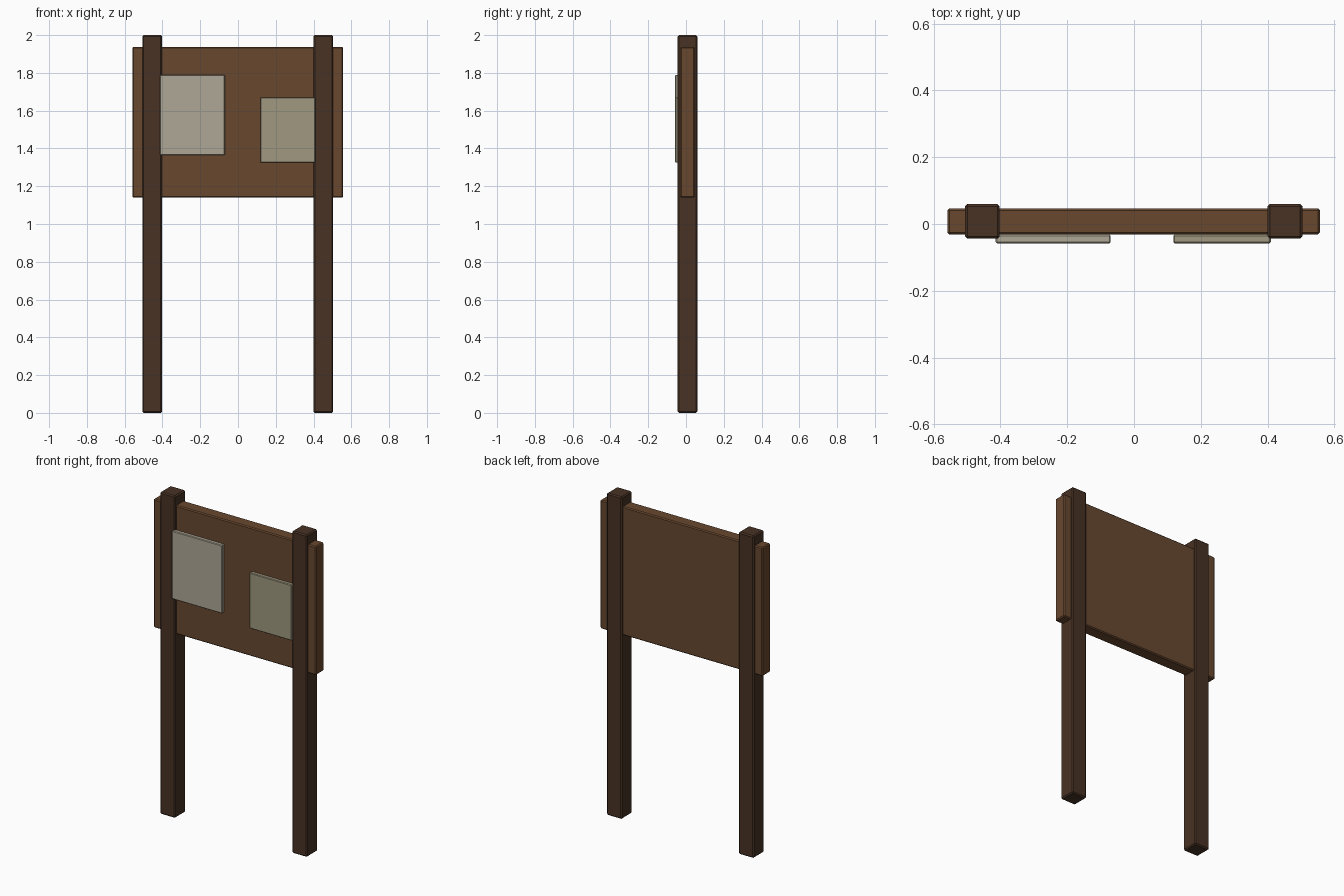
import bpy

if "Cube" in bpy.data.objects:
    bpy.data.objects.remove(bpy.data.objects["Cube"])


def material(name, rgb):
    m = bpy.data.materials.new(name)
    m.diffuse_color = (*rgb, 1)
    m.use_nodes = True
    m.node_tree.nodes["Principled BSDF"].inputs["Base Color"].default_value = m.diffuse_color
    return m


def box(name, x, y, z, mat, bevel):
    """Bevelled box from (min, max) ranges on each axis."""
    bpy.ops.mesh.primitive_cube_add(size=1, location=[sum(r) / 2 for r in (x, y, z)])
    ob = bpy.context.object
    ob.name = name
    ob.scale = [r[1] - r[0] for r in (x, y, z)]
    bpy.ops.object.transform_apply(location=False, rotation=False, scale=True)
    mod = ob.modifiers.new("soft_edges", 'BEVEL')
    mod.width = bevel
    mod.segments = 1
    ob.data.materials.append(mat)
    return ob


dark_wood = material("dark_wood", (0.065, 0.032, 0.018))
board_wood = material("board_wood", (0.14, 0.064, 0.028))
pale_paper = material("pale_paper", (0.42, 0.385, 0.30))
aged_paper = material("aged_paper", (0.35, 0.315, 0.215))

# Two square posts
for side, cx in (("left", -0.454), ("right", 0.452)):
    box(f"{side}_post", (cx - 0.052, cx + 0.052), (-0.044, 0.06), (0, 2), dark_wood, 0.007)

# Notice board running through the posts
box("notice_board", (-0.559, 0.557), (-0.031, 0.047), (1.139, 1.938), board_wood, 0.006)

# Pinned notices
box("large_notice", (-0.414, -0.07), (-0.058, -0.032), (1.365, 1.789), pale_paper, 0.004)
box("small_notice", (0.118, 0.41), (-0.058, -0.032), (1.325, 1.671), aged_paper, 0.004)
